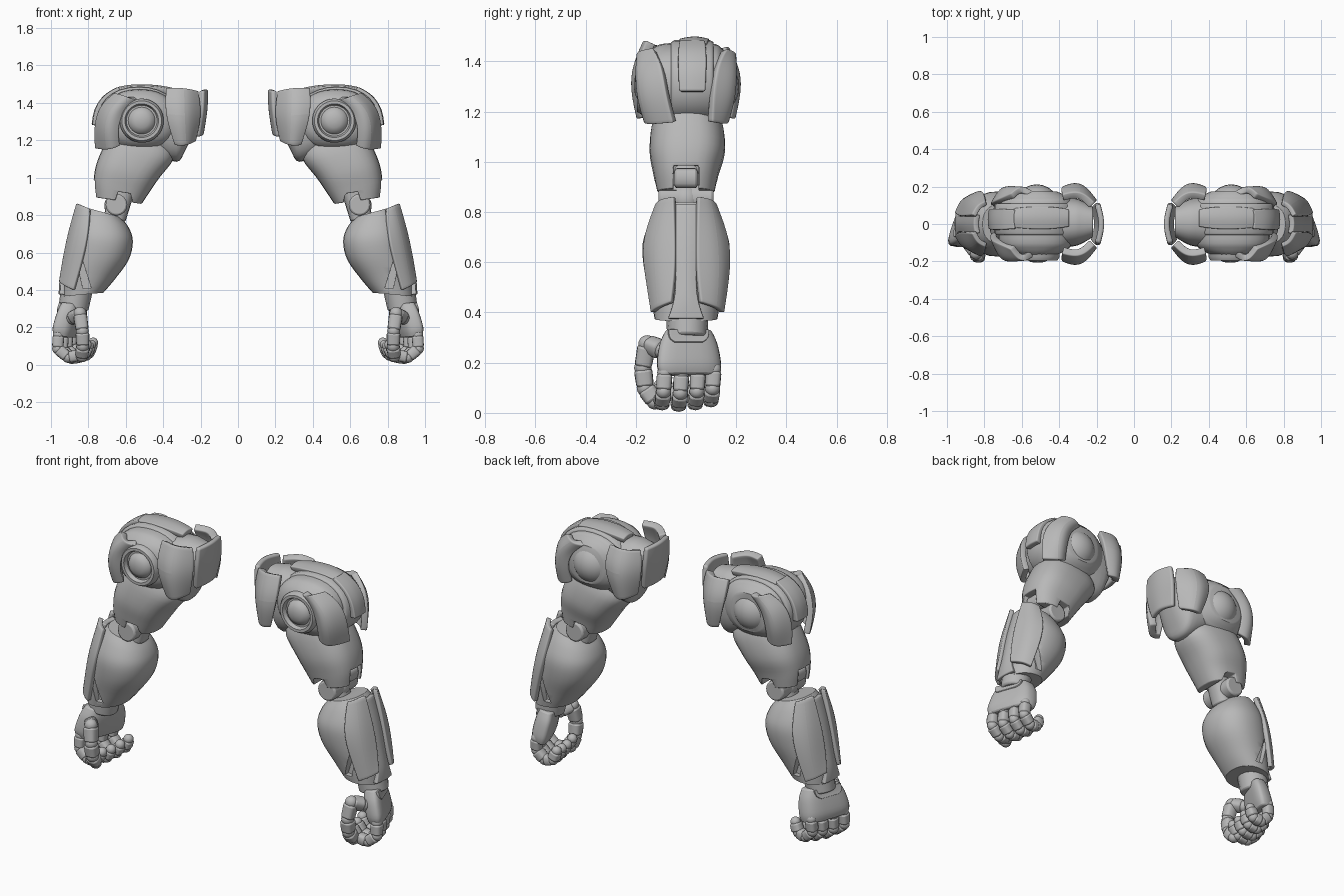
import bpy, bmesh, math
from mathutils import Vector as V

if "Cube" in bpy.data.objects:
    bpy.data.objects.remove(bpy.data.objects["Cube"])

GREY = bpy.data.materials.new("metal_grey")
GREY.diffuse_color = (0.48, 0.48, 0.48, 1)
GREY.use_nodes = True
GREY.node_tree.nodes["Principled BSDF"].inputs["Base Color"].default_value = GREY.diffuse_color


def finish(name, bm, bevel=0.0, subsurf=0, solid=0.0, cutters=()):
    """Turn a bmesh into a smooth, bevelled object mirrored to both arms."""
    bmesh.ops.recalc_face_normals(bm, faces=bm.faces)
    me = bpy.data.meshes.new(name)
    bm.to_mesh(me)
    bm.free()
    ob = bpy.data.objects.new(name, me)
    bpy.context.collection.objects.link(ob)
    me.materials.append(GREY)
    if subsurf:
        m = ob.modifiers.new("round", 'SUBSURF')
        m.levels = m.render_levels = subsurf
        m.boundary_smooth = 'PRESERVE_CORNERS'
    if solid:
        m = ob.modifiers.new("thickness", 'SOLIDIFY')
        m.thickness, m.offset = solid, 0
    for c in cutters:
        m = ob.modifiers.new("cut", 'BOOLEAN')
        m.object, m.operation, m.solver = c, 'DIFFERENCE', 'EXACT'
    if bevel:
        m = ob.modifiers.new("bevel", 'BEVEL')
        m.width, m.segments, m.limit_method = bevel, 2, 'ANGLE'
        m.angle_limit = math.radians(50)
    ob.modifiers.new("other_arm", 'MIRROR')
    bpy.context.view_layer.objects.active = ob
    ob.select_set(True)
    bpy.ops.object.shade_smooth_by_angle(angle=math.radians(35))
    ob.select_set(False)
    return ob


def loft(name, rings, n=28, power=2.4, steps=4, bevel=0.012, cutters=()):
    """Skin superellipse rings (centre, u, v), eased with a Catmull-Rom spline."""
    rings = [tuple(V(p) for p in r) for r in rings]
    out = []
    for i in range(len(rings) - 1):
        a, b, c, d = (rings[max(0, min(len(rings) - 1, i + k))] for k in (-1, 0, 1, 2))
        for s in range(steps):
            t = s / steps
            out.append([0.5 * (2 * b[k] + (c[k] - a[k]) * t
                        + (2 * a[k] - 5 * b[k] + 4 * c[k] - d[k]) * t * t
                        + (3 * b[k] - a[k] - 3 * c[k] + d[k]) * t ** 3) for k in range(3)])
    out.append(rings[-1])
    bm = bmesh.new()
    loops = []
    for c, u, v in out:
        loop = []
        for j in range(n):
            co, si = math.cos(math.tau * j / n), math.sin(math.tau * j / n)
            loop.append(bm.verts.new(c + u * math.copysign(abs(co) ** (2 / power), co)
                                     + v * math.copysign(abs(si) ** (2 / power), si)))
        loops.append(loop)
    for a, b in zip(loops, loops[1:]):
        for j in range(n):
            bm.faces.new((a[j], a[(j + 1) % n], b[(j + 1) % n], b[j]))
    bm.faces.new(loops[0])
    bm.faces.new(loops[-1])
    return finish(name, bm, bevel, cutters=cutters)


def sec(xl, zl, xr, zr, hy, y=0, skew=0):
    """Ring spanning two points in the xz plane with half depth hy."""
    return (((xl + xr) / 2, y, (zl + zr) / 2), ((xr - xl) / 2, 0, (zr - zl) / 2),
            (-skew * hy, hy, 0))


def drum(name, x, z, profile, **kw):
    """Rings stacked along y: (y, x radius, z radius)."""
    return loft(name, [((x, y, z), (a, 0, 0), (0, 0, b)) for y, a, b in profile], **kw)


def rod(name, p, q, r0, r1, power=2.6, bevel=0.01):
    """Tapered limb between two points."""
    p, q = V(p), V(q)
    d = (q - p).normalized()
    u = d.cross(V((0, 1, 0)) if abs(d.y) < 0.8 else V((0, 0, 1))).normalized()
    w = d.cross(u)
    return loft(name, [(p, u * r0, w * r0), (q, u * r1, w * r1)], 16, power, 1, bevel)


def ball(name, p, r):
    bm = bmesh.new()
    bmesh.ops.create_uvsphere(bm, u_segments=24, v_segments=14, radius=r)
    bmesh.ops.translate(bm, verts=bm.verts, vec=p)
    return finish(name, bm)


def plate(name, rows, thick=0.035, flip=1, bevel=0.01):
    """Curved armour plate from a small grid of control points."""
    bm = bmesh.new()
    g = [[bm.verts.new((x, y * flip, z)) for x, y, z in row] for row in rows]
    for a, b in zip(g, g[1:]):
        for j in range(len(a) - 1):
            bm.faces.new((a[j], a[j + 1], b[j + 1], b[j]))
    return finish(name, bm, bevel, 3, thick)


def cutter(name, outline, y0, y1):
    """Hidden prism used to cut notches."""
    bm = bmesh.new()
    f = bm.faces.new([bm.verts.new((x, y0, z)) for x, z in outline])
    ext = bmesh.ops.extrude_face_region(bm, geom=[f])['geom']
    bmesh.ops.translate(bm, vec=(0, y1 - y0, 0),
                        verts=[v for v in ext if isinstance(v, bmesh.types.BMVert)])
    ob = finish(name, bm)
    ob.modifiers.clear()
    ob.hide_render = True
    ob.hide_set(True)
    return ob


# Shoulder body, bands and joints
drum("shoulder_body", .525, 1.31, [(-.165, .11, .11), (-.135, .17, .14), (-.08, .20, .162),
     (.10, .20, .162), (.145, .17, .14), (.175, .11, .11)], power=2.25)
drum("shoulder_band", .53, 1.31, [(-.06, .208, .168), (-.045, .218, .175),
     (.095, .218, .175), (.11, .208, .168)], steps=1, bevel=.006, power=2.2)
loft("shoulder_collar", [((x, 0.01, z), (0, a, 0), (0, 0, b)) for x, z, a, b in
     ((.22, 1.36, .08, .08), (.28, 1.30, .115, .15), (.33, 1.27, .13, .185), (.46, 1.29, .14, .15))])
drum("shoulder_disc", .515, 1.305, [(-.10, .118, .118), (-.175, .118, .118), (-.195, .106, .106),
     (-.195, .09, .09), (-.172, .082, .082), (-.172, .072, .072), (-.188, .064, .064),
     (-.203, .038, .038), (-.207, .01, .01)], power=2, steps=1, bevel=0, n=40)
ball("shoulder_dome", (.52, .09, 1.30), .122)

# Shoulder armour, front and back
for side, f in (("front", -1), ("back", 1)):
    k = .025 if f > 0 else 0
    plate("inner_plate_" + side, [
        [(.225, .10, 1.46 - k / 2), (.29, .165, 1.475 - k), (.38, .14, 1.475 - k)],
        [(.205, .12, 1.34), (.29, .235, 1.33), (.39, .195, 1.35)],
        [(.24, .115, 1.20), (.285, .19, 1.17), (.33, .165, 1.18)]], .04, f)
    plate("outer_plate_" + side, [
        [(.545, .16, 1.425), (.60, .195, 1.43), (.65, .125 + k, 1.445)],
        [(.625, .17, 1.36), (.685, .205, 1.36), (.73, .09 + k, 1.38)],
        [(.65, .17, 1.26), (.71, .195, 1.25), (.757, .075 + k, 1.27)],
        [(.64, .14, 1.175), (.69, .165, 1.15), (.75, .045 + 2 * k, 1.16)]], .035, f)
plate("inner_plate_middle", [[(x, y, z), (x - .03, 0, z + .01), (x, -y, z)] for x, y, z in
      ((.195, .10, 1.465), (.195, .12, 1.36), (.22, .09, 1.22))], .03)
plate("top_plate", [[(x, .03 - w, z - .01), (x, .035, z + .004), (x, .035 + w, z - .01)] for x, w, z in
      ((.35, .04, 1.465), (.43, .055, 1.482), (.56, .055, 1.487), (.64, .045, 1.47))], .032)
plate("outer_strap", [[(x, .025 - w, z), (x + .008, .025, z), (x, .025 + w, z)] for x, w, z in
      ((.63, .05, 1.47), (.70, .055, 1.435), (.75, .055, 1.365), (.76, .05, 1.28))], .035)

# Upper arm with elbow notches
notch = cutter("elbow_notch_cutter", [(.55, .80), (.575, .915), (.64, .925), (.685, .80)], -.3, .3)
slot = cutter("elbow_slot_cutter", [(.66, .80), (.66, .985), (.85, .985), (.85, .80)], -.05, .05)
loft("upper_arm", [sec(.36, 1.18, .62, 1.30, .10), sec(.345, 1.10, .70, 1.20, .14, .005),
     sec(.42, 1.0, .755, 1.08, .15, .005), sec(.475, .92, .772, .98, .13),
     sec(.515, .86, .765, .895, .115)], power=2.6, cutters=(notch, slot))
rod("elbow_cap", (.715, -.045, .935), (.715, .045, .935), .04, .04, 3)
rod("elbow_link", (.60, 0, .99), (.66, 0, .78), .065, .06)
rod("elbow_pin", (.65, -.11, .855), (.65, .11, .855), .058, .058, 2)
ball("elbow_ball", (.65, 0, .85), .065)

# Forearm with front and back grooves
grooves = [cutter("groove_cutter_" + s, [(.785, .41), (.835, .57), (.865, .57), (.83, .41)], a, b)
           for s, a, b in (("front", -.3, -.10), ("back", .10, .3))]
loft("forearm", [sec(.63, .79, .81, .84, .105), sec(.585, .735, .85, .79, .14),
     sec(.562, .66, .885, .70, .172), sec(.585, .56, .905, .60, .168),
     sec(.66, .455, .93, .48, .143), sec(.72, .385, .94, .365, .125)],
     power=2.25, cutters=grooves)
for side, f in (("front", -1), ("back", 1)):
    k = .012 if f > 0 else 0
    plate("forearm_shell_" + side, [
        [(.79, .11, .83), (.83, .095, .85), (.855, .045, .86)],
        [(.80, .172, .68), (.875, .13, .69), (.90, .04, .70)],
        [(.835, .152 + k, .54), (.90, .125 + k, .55), (.928, .04, .56)],
        [(.875, .13 + k, .40), (.92, .11 + k, .42), (.948, .055, .44)]], .026, f)
plate("forearm_ridge", [[(x, -w, z), (x + .012, 0, z), (x, w, z)] for x, w, z in
      ((.835, .05, .83), (.885, .045, .68), (.918, .035, .52), (.935, .045, .44), (.937, .07, .375))], .028)

# Wrist and palm, with the knuckle row turned slightly forward
TURN = .36
rod("wrist", (.862, .005, .40), (.88, .005, .30), .085, .08, 2)
loft("palm", [sec(.83, .325, .925, .335, .09, .01, TURN), sec(.83, .27, .945, .28, .115, .01, TURN),
     sec(.845, .19, .965, .20, .128, .012, TURN), sec(.86, .145, .96, .155, .12, .015, TURN)], power=3.2)
plate("hand_cuff", [[(x - TURN * y, y, z) for y in (-w, .01, w + .02)] for x, w, z in
      ((.926, .07, .33), (.938, .07, .295), (.946, .045, .28))], .014, bevel=.004)


def chain(name, pts, r, power=3):
    """Jointed finger: tapered segments with a ball at every joint."""
    for i, (p, q) in enumerate(zip(pts, pts[1:])):
        p, q = V(p), V(q)
        rod(f"{name}_segment_{i}", p.lerp(q, .1), p.lerp(q, .94), r, r * .93, power)
        ball(f"{name}_joint_{i}", p, r * .93)
    ball(name + "_tip", pts[-1], r * .85)


# Curled fingers and thumb
for i, y in enumerate((-.085, -.018, .048, .11)):
    lift = (.006, 0, .006, .018)[i]
    turn = TURN * (y + .085)
    chain(f"finger_{i + 1}", [(x - turn * s, y - k, z + lift) for x, z, k, s in
          ((.960, .155, 0, 1), (.964, .08, .004, 1), (.91, .034, .01, .9),
           (.845, .045, .015, .7), (.81, .10, .018, .5))], .032)
chain("thumb", [(.885, -.095, .25), (.845, -.155, .275), (.832, -.172, .18),
                (.83, -.162, .10), (.835, -.125, .045)], .037)
